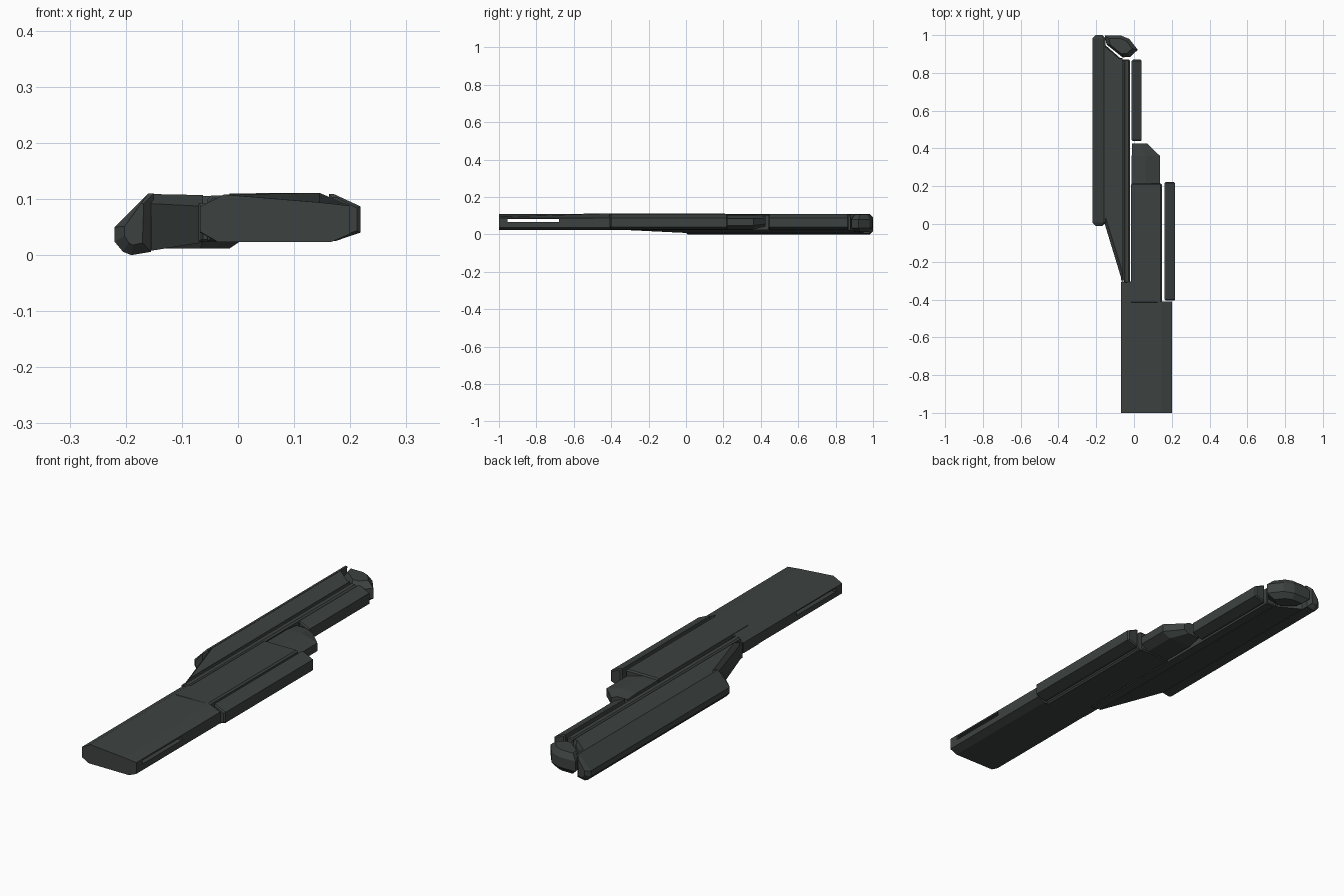
import bpy
import bmesh

if "Cube" in bpy.data.objects:
    bpy.data.objects.remove(bpy.data.objects["Cube"], do_unlink=True)

# One dark green-grey finish
finish = bpy.data.materials.new("dark green grey")
finish.use_nodes = True
colour = (0.046, 0.055, 0.053, 1)
finish.diffuse_color = colour
finish.node_tree.nodes["Principled BSDF"].inputs["Base Color"].default_value = colour


def skin(name, rings):
    """Join equal-length rings of points into a capped solid."""
    bm = bmesh.new()
    rows = [[bm.verts.new(p) for p in ring] for ring in rings]
    n = len(rows[0])
    for a, b in zip(rows, rows[1:]):
        for i in range(n):
            j = (i + 1) % n
            bm.faces.new((a[i], a[j], b[j], b[i]))
    bm.faces.new(rows[0])
    bm.faces.new(rows[-1])
    bmesh.ops.recalc_face_normals(bm, faces=bm.faces)
    mesh = bpy.data.meshes.new(name)
    bm.to_mesh(mesh)
    bm.free()
    mesh.materials.append(finish)
    obj = bpy.data.objects.new(name, mesh)
    bpy.context.collection.objects.link(obj)
    return obj


def section(profile, y, inset=0.0):
    """Place an x-z profile at y, drawn in towards its middle by inset."""
    xs, zs = zip(*profile)
    cx, cz = (min(xs) + max(xs)) / 2, (min(zs) + max(zs)) / 2
    sx = 1 - 2 * inset / (max(xs) - min(xs))
    sz = 1 - 2 * inset / (max(zs) - min(zs))
    return [(cx + (x - cx) * sx, y, cz + (z - cz) * sz) for x, z in profile]


def bar(name, profile, y0, y1, chamfer):
    """Long bar with chamfered ends."""
    return skin(name, [section(profile, y0, chamfer), section(profile, y0 + chamfer),
                       section(profile, y1 - chamfer), section(profile, y1, chamfer)])


# Wide front plate, its upper face tilting down to the front corner
left_edge = [(-0.035, 0.023), (-0.068, 0.042), (-0.068, 0.086), (-0.025, 0.108)]
right_edge = [(0.2, 0.088), (0.2, 0.038), (0.165, 0.023)]
front_plate = skin("front_plate", [
    section(left_edge + [(0.145, 0.094)] + right_edge, -1.0),
    section(left_edge + [(0.145, 0.111)] + right_edge, -0.41)])
front_plate.data.transform

# Long slot through the front plate
slot = skin("slot_cutter", [section([(-0.3, 0.065), (0.3, 0.065), (0.3, 0.081), (-0.3, 0.081)], y)
                            for y in (-0.955, -0.68)])
slot.hide_render = True
slot.hide_set(True)
cut = front_plate.modifiers.new("slot", 'BOOLEAN')
cut.object = slot
cut.operation = 'DIFFERENCE'
cut.solver = 'EXACT'

# Rear part of the plate, with a shoulder closing its left front corner
bar("main_body", [(-0.015, 0.023), (-0.015, 0.11), (0.14, 0.111), (0.148, 0.105),
                  (0.148, 0.03), (0.14, 0.023)], -0.42, 0.215, 0.006)
bar("body_shoulder", [(-0.068, 0.04), (-0.068, 0.086), (-0.025, 0.108), (0, 0.108),
                      (0, 0.023), (-0.035, 0.023)], -0.415, -0.305, 0.003)

# Tapered nose behind the main body
nose = [(-0.012, 0.027), (-0.012, 0.104), (0.06, 0.104), (0.138, 0.084), (0.138, 0.048), (0.1, 0.027)]
tip = [(-0.01, 0.042), (-0.01, 0.098), (0.04, 0.098), (0.07, 0.085), (0.07, 0.055), (0.05, 0.042)]
skin("rear_nose", [section(nose, 0.205), section(nose, 0.36), section(tip, 0.425)])

# Two outer side bars sharing one cross-section
def side_profile(x, width):
    w = width
    return [(x, 0.025), (x, 0.109), (x + w * 0.15, 0.109), (x + w, 0.087),
            (x + w, 0.04), (x + w * 0.2, 0.025)]


bar("left_side_bar", side_profile(0.162, 0.056), -0.405, 0.222, 0.006)
bar("rear_side_bar", side_profile(-0.012, 0.053), 0.44, 0.87, 0.006)

# Narrow ridge strip in the groove between the two halves
bar("ridge_strip", [(-0.054, 0.025), (-0.054, 0.1), (-0.048, 0.106), (-0.03, 0.106),
                    (-0.022, 0.1), (-0.022, 0.025)], -0.31, 0.87, 0.004)

# Long rounded rail on the right flank
bar("right_rail", [(-0.155, 0.006), (-0.19, 0.0), (-0.205, 0.006), (-0.22, 0.024),
                   (-0.22, 0.05), (-0.16, 0.11), (-0.15, 0.11)], -0.01, 1.0, 0.018)

# Deck between rail and ridge: angled front, sloping underside
outline = [(-0.155, 0.0), (-0.062, -0.305), (-0.062, 0.88), (-0.075, 0.88), (-0.155, 0.95)]
crown = [(-0.155, 0.05), (-0.062, -0.25), (-0.062, 0.875), (-0.078, 0.875), (-0.155, 0.94)]
skin("deck", [
    [(x, y, 0.007 + (x + 0.16) * 0.16) for x, y in outline],
    [(x, y, 0.092 - (x + 0.16) * 0.05) for x, y in outline],
    [(x, y, 0.109 - (x + 0.16) * 0.02) for x, y in crown]])

# Low floor joining strip and deck
bar("groove_floor", [(-0.07, 0.024), (-0.07, 0.092), (-0.022, 0.092), (-0.022, 0.024)],
    -0.3, 0.87, 0.004)

# Faceted cap at the rear end
cap = [(-0.155, 0.998), (-0.07, 0.998), (-0.025, 0.98), (0.02, 0.922),
       (-0.02, 0.885), (-0.06, 0.882), (-0.145, 0.95)]
levels = [(0.012, 0.65), (0.035, 1.0), (0.08, 1.0), (0.105, 0.7)]
skin("rear_cap", [[(-0.08 + (x + 0.08) * s, 0.945 + (y - 0.945) * s, z) for x, y in cap]
                  for z, s in levels])
